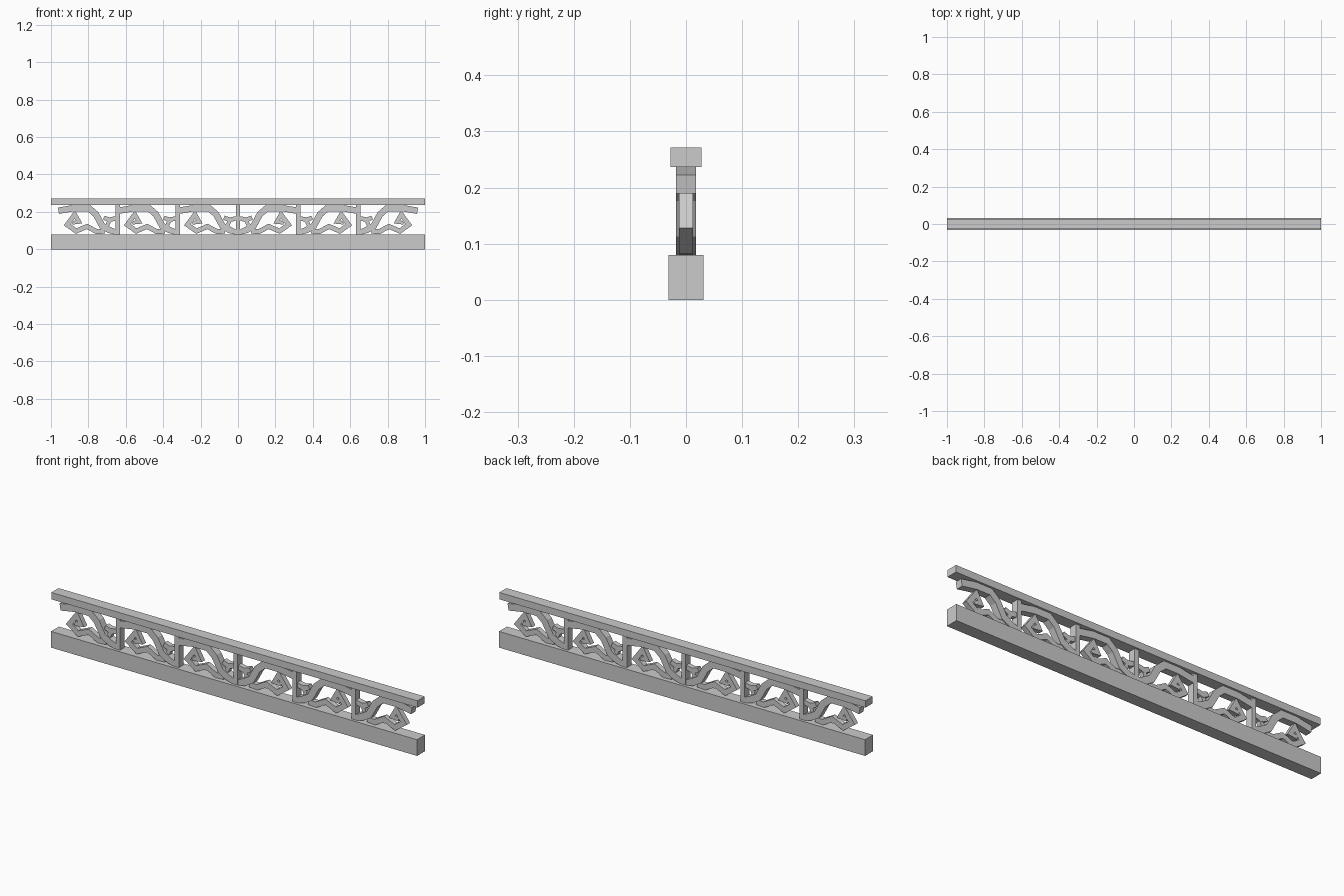
import bpy, bmesh
from mathutils import Vector

if "Cube" in bpy.data.objects:
    bpy.data.objects.remove(bpy.data.objects["Cube"])


def box(name, x, y, z):
    bm = bmesh.new()
    bmesh.ops.create_cube(bm, size=1)
    for v in bm.verts:
        v.co = [a[0] + (c + 0.5) * (a[1] - a[0]) for a, c in zip((x, y, z), v.co)]
    return finish(name, bm)


def finish(name, bm):
    bmesh.ops.recalc_face_normals(bm, faces=bm.faces)
    me = bpy.data.meshes.new(name)
    bm.to_mesh(me)
    bm.free()
    ob = bpy.data.objects.new(name, me)
    bpy.context.collection.objects.link(ob)
    return ob


def ribbon(name, path, width, depth, offset):
    """Mitred square-section strip along an x/z path; width may be given per point."""
    pts = [Vector(p) for p in path]
    bm = bmesh.new()
    rings = []
    for i, p in enumerate(pts):
        a = (p - pts[i - 1]).normalized() if i else None
        b = (pts[i + 1] - p).normalized() if i < len(pts) - 1 else None
        a, b = a or b, b or a
        n1, n2 = Vector((-a.y, a.x)), Vector((-b.y, b.x))
        m = (n1 + n2).normalized()
        m *= min(1 / max(m.dot(n1), 0.1), 1.7) * width[i] / 2
        rings.append([bm.verts.new((p.x + s * m.x + offset, t * depth / 2, p.y + s * m.y))
                      for s, t in ((1, -1), (1, 1), (-1, 1), (-1, -1))])
    for r, q in zip(rings, rings[1:]):
        for k in range(4):
            bm.faces.new((r[k], r[(k + 1) % 4], q[(k + 1) % 4], q[k]))
    bm.faces.new(rings[0])
    bm.faces.new(rings[-1])
    return finish(name, bm)


def mirror(ob):
    ob.modifiers.new("mirror", 'MIRROR').use_axis[0] = True


# Rails
box("base_rail", (-1, 1), (-0.031, 0.031), (0, 0.08))
box("top_rail", (-1, 1), (-0.028, 0.028), (0.237, 0.271))

# Posts
box("centre_post", (-0.011, 0.011), (-0.018, 0.018), (0.078, 0.239))
for i, x in enumerate((-0.643, -0.322)):
    mirror(box(f"post_{i}", (x - 0.011, x + 0.011), (-0.018, 0.018), (0.078, 0.239)))

# Scrollwork, measured from the post at the inner end of each bay
vine = [(-0.317, 0.206), (-0.235, 0.220), (-0.155, 0.220), (-0.117, 0.187),
        (-0.083, 0.125), (-0.045, 0.103), (-0.004, 0.089)]
scroll = [(-0.243, 0.141), (-0.206, 0.146), (-0.230, 0.186), (-0.270, 0.131),
          (-0.222, 0.097), (-0.164, 0.122), (-0.112, 0.094), (-0.070, 0.097)]
leaf = [(-0.075, 0.169), (-0.045, 0.157), (-0.008, 0.166)]
leaf_stem = [(-0.042, 0.158), (-0.055, 0.130), (-0.080, 0.112)]

for i, x in enumerate((-0.643, -0.322, 0.0)):
    mirror(ribbon(f"vine_{i}", vine, [0.034] * 6 + [0.026], 0.035, x))
    mirror(ribbon(f"scroll_{i}", scroll, [0.018, 0.022] + [0.026] * 6, 0.025, x))
    mirror(ribbon(f"leaf_{i}", leaf, [0.022, 0.026, 0.022], 0.025, x))
    mirror(ribbon(f"leaf_stem_{i}", leaf_stem, [0.02] * 3, 0.023, x))
